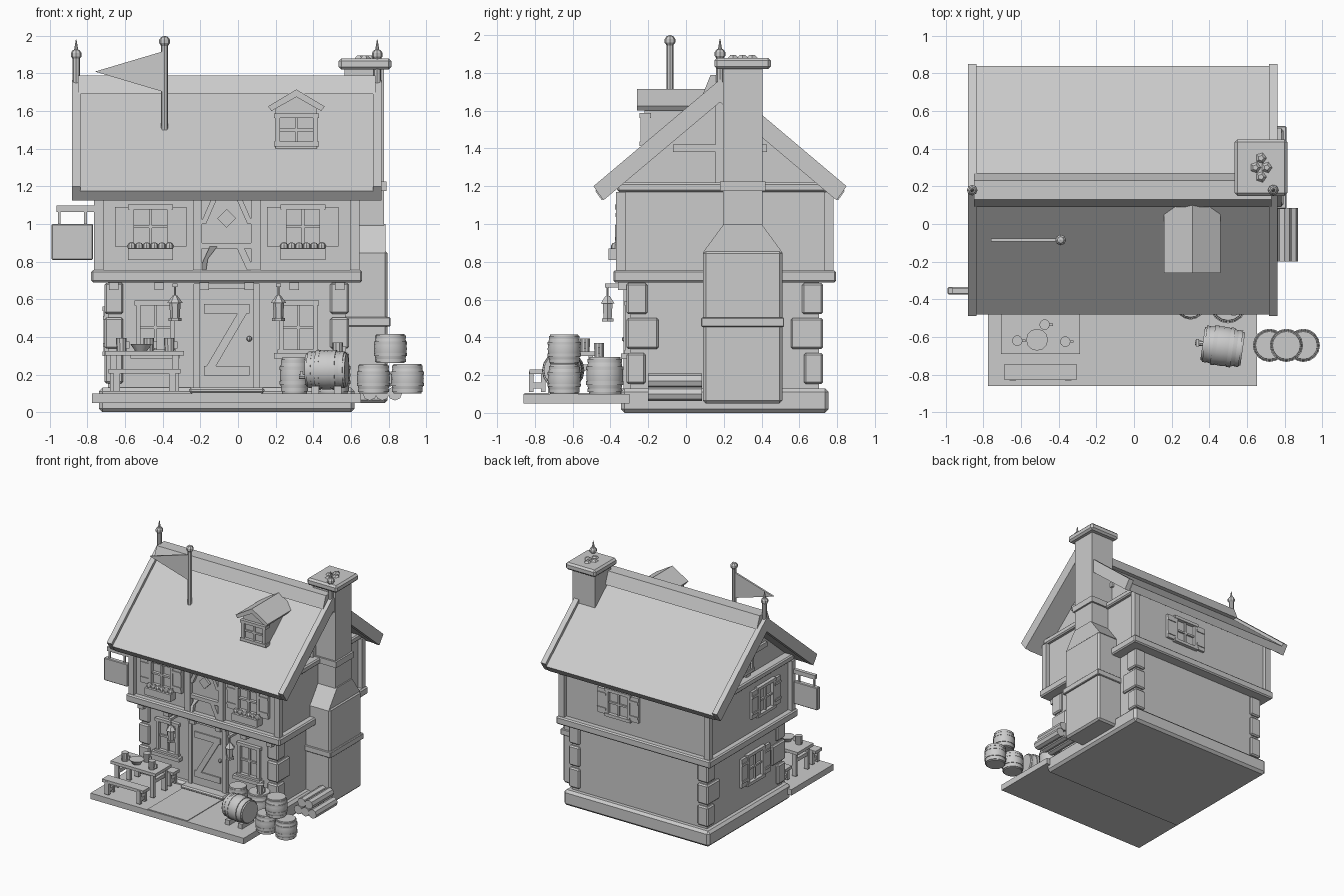
import bpy, bmesh, math
from mathutils import Matrix, Vector

if "Cube" in bpy.data.objects:
    bpy.data.objects.remove(bpy.data.objects["Cube"], do_unlink=True)

shade = [.6, .6, .6, 1]
grey = bpy.data.materials.new("plain_grey")
grey.use_nodes = True
grey.diffuse_color = shade
grey.node_tree.nodes["Principled BSDF"].inputs["Base Color"].default_value = shade


def finish(name, bm, bevel=0, smooth=False):
    bmesh.ops.recalc_face_normals(bm, faces=bm.faces)
    mesh = bpy.data.meshes.new(name)
    bm.to_mesh(mesh)
    bm.free()
    mesh.materials.append(grey)
    ob = bpy.data.objects.new(name, mesh)
    bpy.context.collection.objects.link(ob)
    if bevel:
        edge = ob.modifiers.new("edge", "BEVEL")
        edge.width, edge.segments = bevel, 1
    if smooth:
        bpy.ops.object.select_all(action="DESELECT")
        bpy.context.view_layer.objects.active = ob
        ob.select_set(True)
        bpy.ops.object.shade_smooth_by_angle(angle=math.radians(35))


def box(name, centre, size, bevel=0):
    bm = bmesh.new()
    bmesh.ops.create_cube(bm, size=1)
    bmesh.ops.scale(bm, vec=size, verts=bm.verts)
    bmesh.ops.translate(bm, vec=centre, verts=bm.verts)
    finish(name, bm, bevel)


def prism(name, outline, axis, middle, width):
    """Extrude an outline of (across, z) points along x or y, about a middle."""
    bm = bmesh.new()
    swap = (lambda a, z, d: (d, a, z)) if axis == "x" else (lambda a, z, d: (a, d, z))
    ends = [[bm.verts.new(swap(a, z, middle + side * width / 2)) for a, z in outline] for side in (-1, 1)]
    for end in ends:
        bm.faces.new(end)
    for i in range(len(outline)):
        bm.faces.new((ends[0][i - 1], ends[0][i], ends[1][i], ends[1][i - 1]))
    finish(name, bm)


def chevron(name, centre, half, apex, eave, thick, axis, middle, width):
    drop, inset = thick * 1.6, half - thick * .7
    prism(name, [(centre - half, eave), (centre, apex), (centre + half, eave), (centre + inset, eave - thick),
                 (centre, apex - drop), (centre - inset, eave - thick)], axis, middle, width)


def lathe(name, profile, place, sides, turn=Matrix(), smooth=True):
    """Spin (radius, height) points round z, then turn and place."""
    bm = bmesh.new()
    rings = [[bm.verts.new((r * math.cos(math.tau * i / sides), r * math.sin(math.tau * i / sides), h))
              for i in range(sides)] for r, h in profile]
    for low, high in zip(rings, rings[1:]):
        for i in range(sides):
            bm.faces.new((low[i - 1], low[i], high[i], high[i - 1]))
    bm.faces.new(rings[0])
    bm.faces.new(rings[-1])
    bm.transform(Matrix.Translation(place) @ turn)
    finish(name, bm, 0, smooth)


def rod(name, place, base, top, height, sides=8, turn=Matrix()):
    lathe(name, [(base, 0), (top, height)], place, sides, turn, sides > 6)


def ball(name, place, radius):
    bm = bmesh.new()
    bmesh.ops.create_uvsphere(bm, u_segments=8, v_segments=5, radius=radius)
    bmesh.ops.translate(bm, vec=place, verts=bm.verts)
    finish(name, bm)


# House centre, half sizes of the ground floor, and shared levels
MID_X, MID_Y, HALF_X, HALF_Y = -.06, .205, .63, .5
RIDGE, DECK, FLOOR, EAVE = .18, .1, .72, 1.2
JETTY = .05


def layer(name, grow, low, high, bevel=0):
    box(name, (MID_X, MID_Y, (low + high) / 2), (2 * (HALF_X + grow), 2 * (HALF_Y + grow), high - low), bevel)


layer("foundation", .05, 0, .13, .02)
layer("ground_walls", 0, DECK, FLOOR)
layer("floor_band", .09, .69, .755, .01)
layer("upper_walls", JETTY - .01, FLOOR, EAVE)
layer("wall_plate", JETTY + .02, 1.17, 1.22, .01)

# Corner stones and posts, mirrored to all four corners
for sx in (-1, 1):
    for sy in (-1, 1):
        corner = Vector((MID_X + sx * HALF_X, MID_Y + sy * HALF_Y, 0))
        for step, depth in enumerate((DECK, .17, .11)):
            centre = corner + Vector((-sx * .03, sy * (.02 - depth / 2), .235 + step * .185))
            box("corner_stone", centre, (DECK, depth, .165), .01)
        box("corner_post", corner + Vector((sx * JETTY, sy * JETTY, .96)) * .999, (JETTY, JETTY, .42))

# Porch
box("porch", (MID_X, -.58, .075), (1.43, .56, JETTY))
box("path", (MID_X, -.58, DECK), (.37, .55, .01))
box("door_step", (MID_X, -.35, .115), (.4, DECK, .03), .01)

# Walls that carry details: axis of the outward direction, its sign, and the wall position
FRONT = ("y", -1, MID_Y - HALF_Y)
UPPER_FRONT = ("y", -1, MID_Y - HALF_Y - JETTY)
UPPER_BACK = ("y", 1, MID_Y + HALF_Y + JETTY - .01)
LEFT = ("x", -1, MID_X - HALF_X)
UPPER_LEFT = ("x", -1, MID_X - HALF_X - JETTY + .01)
GABLE_LEFT = ("x", -1, MID_X - HALF_X)


def plate(wall, name, along, z, width, height, depth):
    """Board on a wall, standing out by depth and sunk in by as much."""
    axis, _, at = wall
    if axis == "y":
        box(name, (along, at, z), (width, 2 * depth, height))
    else:
        box(name, (at, along, z), (2 * depth, width, height))


def window(wall, along, z, width, height, shutters=True):
    for side in (-1, 1):
        plate(wall, "window_jamb", along + side * width / 2, z, .025, height, .025)
        plate(wall, "window_rail", along, z + side * height / 2, width + .04, .025, .03)
        if shutters:
            leaf = along + side * (width / 2 + JETTY)
            plate(wall, "shutter", leaf, z, .08, height, .02)
            for up in (-1, 1):
                plate(wall, "shutter_batten", leaf, z + up * height * .3, .08, .02, .027)
    plate(wall, "window_mullion", along, z, .015, height, .015)
    plate(wall, "window_crossbar", along, z, width, .015, .015)


# Timber panel above the door
at_front = UPPER_FRONT[2]
for side in (-1, 1):
    plate(UPPER_FRONT, "front_post", MID_X + side * .155, .96, JETTY, .42, .025)
    foot, head = MID_X + side * .11, MID_X + side * .07
    prism("low_brace", [(foot, .75), (foot + side * .04, .75), (head + .02, .88), (head - .02, .88)], "y", at_front, .04)
    prism("high_brace", [(foot, 1), (foot + side * .03, 1), (head, 1.16), (head - side * .03, 1.16)], "y", at_front, .04)
plate(UPPER_FRONT, "middle_rail", MID_X, .885, .28, .03, .02)
rod("diamond", (MID_X, at_front, 1.03), JETTY, JETTY, .02, 4, Matrix.Rotation(math.pi / 2, 4, "X"))
for i in range(6):
    box("joist_end", (MID_X + (i - 2.5) * .24, FRONT[2] - .03, .675), (JETTY, .07, JETTY))

# Roof, gables and ridge
chevron("roof", RIDGE, .66, 1.735, 1.175, JETTY, "x", MID_X, 1.56)
prism("ridge_cap", [(RIDGE + side * half, z) for side, half, z in
                    ((-1, .09, 1.69), (-1, JETTY, 1.79), (1, JETTY, 1.79), (1, .09, 1.69))], "x", MID_X, 1.58)
prism("gable_wall", [(RIDGE - .55, EAVE), (RIDGE, 1.67), (RIDGE + .55, EAVE)], "x", MID_X, 2 * HALF_X)
for side in (-1, 1):
    end, face = MID_X + side * .8, MID_X + side * HALF_X
    chevron("barge_board", RIDGE, .67, 1.765, EAVE, .075, "x", end, .045)
    box("king_post", (face, RIDGE, 1.42), (.04, JETTY, .45))
    box("collar_beam", (face, RIDGE, 1.4), (.04, JETTY * 10, .04))
    rod("finial_post", (end, RIDGE, 1.75), .02, .02, .13)
    ball("finial_ball", (end, RIDGE, 1.9), .03)
    rod("finial_spike", (end, RIDGE, 1.9), .015, .002, .08)
window(GABLE_LEFT, RIDGE, 1.32, .11, .12, False)

# Flag
pole_x, pole_y = -.39, -.085
rod("flag_pole", (pole_x, pole_y, 1.5), .018, .018, .46)
ball("pole_knob", (pole_x, pole_y, 1.97), .03)
prism("flag", [(pole_x, 1.92), (-.76, 1.81), (pole_x, 1.7)], "y", pole_y, .015)

# Dormer
dormer = .31
box("dormer_body", (dormer, -.07, 1.51), (.22, .3, .22))
prism("dormer_gable", [(dormer - .11, 1.62), (dormer, 1.69), (dormer + .11, 1.62)], "y", -.07, .3)
chevron("dormer_roof", dormer, .15, 1.715, 1.625, .025, "y", -.08, .36)
window(("y", -1, -.215), dormer, 1.5, .2, .15, False)

# Chimney
stack = .3
box("chimney_base", (.62, stack, .455), (.35, .42, .81), .015)
box("chimney_band", (.63, stack, .48), (.36, .44, JETTY), .005)
prism("chimney_shoulder", [(stack - .21, .85), (stack + .21, .85), (stack + DECK, 1), (stack - DECK, 1)], "x", .64, .29)
box("chimney_stack", (.67, stack, 1.4), (.21, .21, .9))
box("stack_band", (.67, stack, EAVE), (.24, .24, JETTY))
box("chimney_cap", (.675, stack, 1.85), (.28, .3, .06), .015)
for i in range(4):
    turn = math.tau * i / 4
    rod("cap_rubble", (.675 + .03 * math.cos(turn), stack + JETTY * math.sin(turn), 1.88), .03, .015, .015, 5)

# Door
plate(FRONT, "door", MID_X, .4, .29, .54, .02)
plate(FRONT, "door_lintel", MID_X, .67, .35, .03, .04)
for side in (-1, 1):
    plate(FRONT, "door_jamb", MID_X + side * .16, .4, .035, .56, .035)
    plate(FRONT, "door_batten", MID_X, .385 + side * .165, .24, JETTY, .03)
prism("door_brace", [(MID_X - .11, .24), (MID_X - .06, .24), (MID_X + .11, .53), (MID_X + .06, .53)], "y", FRONT[2], .06)
ball("door_knob", (MID_X + .12, FRONT[2] - .03, .39), .015)

# Windows, flower boxes and lanterns, paired either side of the door
for side in (-1, 1):
    upper, lower, lamp = MID_X + side * .405, MID_X + side * .38, MID_X + side * .275
    window(UPPER_FRONT, upper, .985, .2, .21)
    box("flower_box", (upper, at_front - .03, .84), (.24, .07, .06))
    for i in range(6):
        ball("flower", (upper + (i - 2.5) * .04, at_front - .03, .88), .023)
    window(FRONT, lower, .45, .18, .26, False)
    plate(FRONT, "window_sill", lower, .3, .26, .03, JETTY)
    box("lantern_arm", (lamp, -.36, .675), (.025, .14, .02))
    rod("lantern_base", (lamp, -.415, .485), .035, .035, .015, 6)
    rod("lantern_glass", (lamp, -.415, .5), .025, .03, .08, 6)
    rod("lantern_roof", (lamp, -.415, .58), .042, .012, .04, 6)
    rod("lantern_hook", (lamp, -.415, .61), .006, .006, .06, 6)
window(UPPER_BACK, DECK, .985, .2, .21)
window(UPPER_LEFT, 0, .985, .2, .23)
window(LEFT, .08, .43, .2, .24)

# Hanging sign
sign_x, sign_y = -.88, -.355
box("sign_board", (sign_x, sign_y, .905), (.22, .04, .19), .005)
box("sign_arm", (sign_x + .04, sign_y, 1.08), (.25, .03, .035))
for side in (-1, 1):
    box("sign_hanger", (sign_x + side * .07, sign_y, 1.03), (.015, .015, .08))


# Table, benches and tableware
def trestle(name, y, length, depth, top):
    centre = -.497
    box(name + "_top", (centre, y, top - .012), (length, depth, .025))
    for side in (-1, 1):
        end = centre + side * (length / 2 - .045)
        box(name + "_tie", (end, y, top - .085), (.028, depth * .75, .03))
        for back in (-1, 1):
            box(name + "_leg", (end, y + back * depth * .38, (DECK + top) / 2), (.036, .024, top - DECK - .02))


trestle("table", -.585, .42, .21, .325)
trestle("front_bench", -.787, .385, .085, .23)
trestle("back_bench", -.387, .385, .085, .23)
for x, y, z in ((-.62, -.62, .32), (-.475, -.535, .32), (-.365, -.625, .32), (.53, -.46, .295)):
    rod("mug", (x, y, z), .026, .028, .075, 10)
    box("mug_handle", (x + .032, y, z + .037), (.025, .012, .035))
rod("bowl", (-.515, -.615, .323), .03, .058, .04, 12)


# Barrels, bulging by a sine rule
def barrel(place, radius, height, turn=Matrix()):
    def bulge(t):
        return radius * (.82 + .15 * math.sin(math.pi * t))
    lathe("barrel", [(bulge(i / 6), height * i / 6) for i in range(7)], place, 16, turn)
    for low in (.05, .25, .65, .85):
        hoop = bulge(low + JETTY) + radius * .04
        lathe("barrel_hoop", [(hoop, height * low), (hoop, height * (low + DECK))], place, 16, turn)


for x, z in ((.72, DECK), (.9, DECK), (.81, .26)):
    barrel((x, -.645, z), .09, .155)
barrel((.3, -.43, DECK), .08, .19)
barrel((.5, -.43, DECK), DECK, .195)
sideways = Matrix.Rotation(-.14, 4, "Z") @ Matrix.Rotation(math.pi / 2, 4, "Y")
barrel((.365, -.635, .225), .108, .215, sideways)
rod("tap", (.325, -.63, .19), .014, .014, .06, 8, sideways)
box("tap_handle", (.337, -.63, .205), (.015, .04, .025))
for side in (-1, 1):
    box("barrel_cradle", (.47 + side * .06, -.65, .117), (.04, .16, .045))

# Firewood stack
backward = Matrix.Rotation(-math.pi / 2, 4, "X")
for row, count in enumerate((3, 2)):
    for i in range(count):
        rod("log", (.7 + row * .033 + i * .067, -.2, DECK + row * .07), .038, .038, .285, 8, backward)
